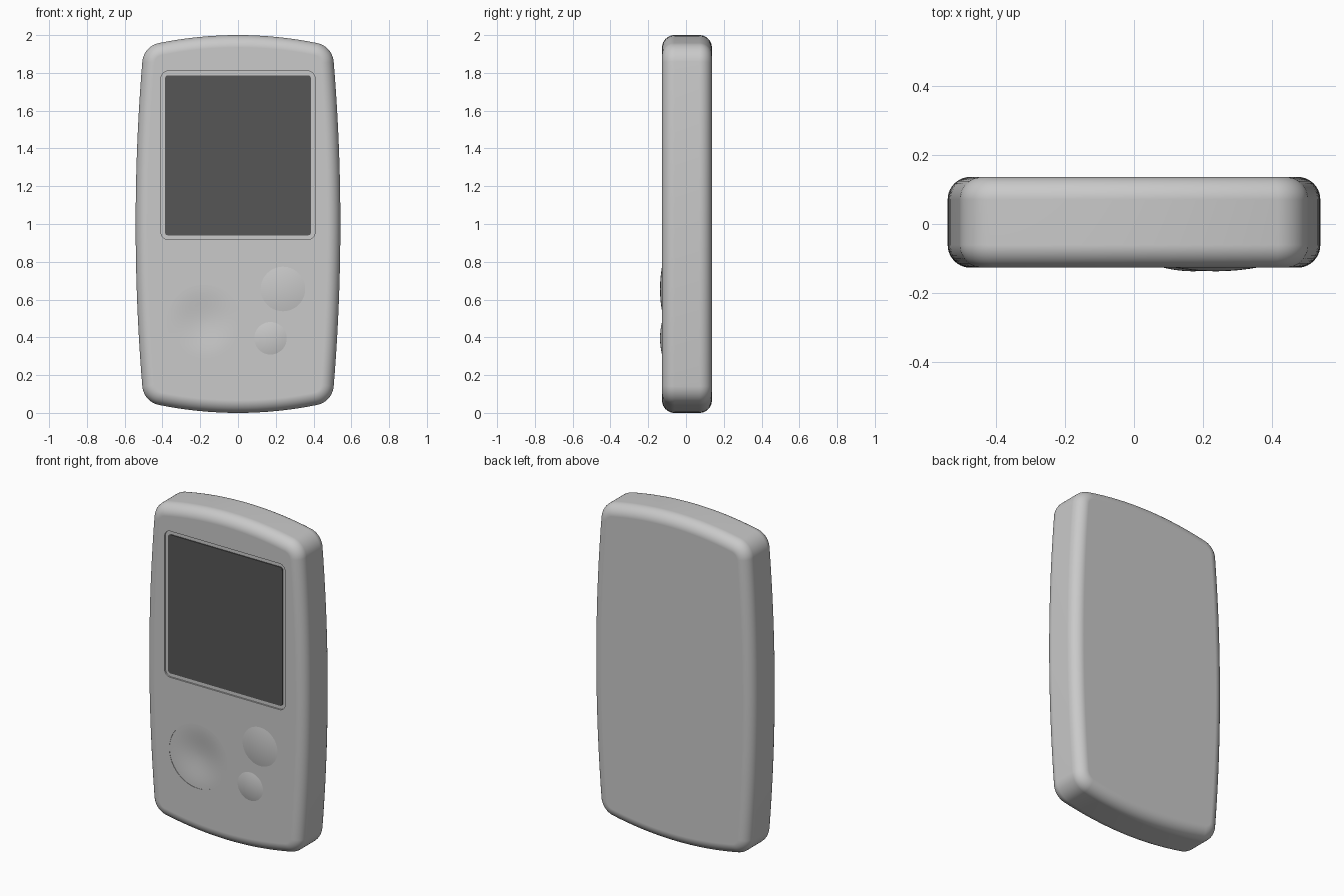
import bpy, bmesh
from math import sin, cos, pi, atan2

cube = bpy.data.objects.get("Cube")
if cube:
    bpy.data.objects.remove(cube, do_unlink=True)

FRONT, BACK = -0.127, 0.137


def material(name, value):
    m = bpy.data.materials.new(name)
    m.use_nodes = True
    color = (value, value, value, 1)
    m.diffuse_color = color
    m.node_tree.nodes["Principled BSDF"].inputs["Base Color"].default_value = color
    return m


grey = material("light_grey", 0.585)
dark = material("dark_screen", 0.094)


def loft(name, rings, mat):
    """Skin a list of closed rings and cap both ends."""
    bm = bmesh.new()
    loops = [[bm.verts.new(p) for p in ring] for ring in rings]
    n = len(loops[0])
    for a, b in zip(loops, loops[1:]):
        for i in range(n):
            j = (i + 1) % n
            bm.faces.new((a[i], a[j], b[j], b[i]))
    bm.faces.new(loops[0])
    bm.faces.new(loops[-1])
    bmesh.ops.recalc_face_normals(bm, faces=bm.faces)
    me = bpy.data.meshes.new(name)
    bm.to_mesh(me)
    bm.free()
    me.materials.append(mat)
    ob = bpy.data.objects.new(name, me)
    bpy.context.collection.objects.link(ob)
    return ob


def smooth(ob):
    bpy.ops.object.select_all(action='DESELECT')
    ob.select_set(True)
    bpy.context.view_layer.objects.active = ob
    bpy.ops.object.shade_smooth_by_angle(angle=0.19)


def disc(name, x, z, radius, base, profile, steps=12, sides=64):
    """Round plug on the front face; profile gives its y offset by radius."""
    stations = [(1, base)]
    for k in range(steps + 1):
        u = max(1 - k / steps, 0.02)
        stations.append((u, profile(u)))
    rings = [[(x + radius * u * cos(2 * pi * i / sides), FRONT + y,
               z + radius * u * sin(2 * pi * i / sides)) for i in range(sides)]
             for u, y in stations]
    return loft(name, rings, grey)


def rounded_rect(x, z0, z1, r, y, n=6):
    pts = []
    corners = ((x - r, z1 - r), (r - x, z1 - r), (r - x, z0 + r), (x - r, z0 + r))
    for q, (cx, cz) in enumerate(corners):
        for i in range(n + 1):
            a = pi / 2 * (q + i / n)
            pts.append((cx + r * cos(a), y, cz + r * sin(a)))
    return pts


# Body outline: bowed core edges, each point with its outward normal
CORNER, FILLET = 0.11, 0.066
HALF_X, HALF_Z = 0.397, 0.85
SIDE_BOW, END_BOW = 0.035, 0.04


def bowed_edge(half, offset, bow, n):
    out = []
    for i in range(n + 1):
        u = -1 + 2 * i / n
        out.append((offset + bow * (1 - u * u), u * half, atan2(2 * bow * u, half)))
    return out


side = bowed_edge(HALF_Z, HALF_X, SIDE_BOW, 24)
end = bowed_edge(HALF_X, HALF_Z, END_BOW, 16)
core = []
for q in range(4):
    turn = q * pi / 2
    edge = end if q % 2 else side
    following = side if q % 2 else end
    for d, s, a in edge:
        core.append((d * cos(turn) - s * sin(turn), d * sin(turn) + s * cos(turn), turn + a))
    x, z, a0 = core[-1]
    a1 = turn + pi / 2 + following[0][2]
    core += [(x, z, a0 + (a1 - a0) * i / 10) for i in range(1, 10)]


def outline(t, y):
    return [(x + t * cos(a), y, 1 + z + t * sin(a)) for x, z, a in core]


rings = []
for y, way in ((FRONT, 1), (BACK, -1)):
    arc = []
    for i in range(11):
        a = pi / 2 * i / 10
        arc.append(outline(CORNER - FILLET * (1 - sin(a)), y + way * FILLET * (1 - cos(a))))
    rings += arc if way == 1 else arc[::-1]
body = loft("body", rings, grey)

# Shallow screen surround and dished control pad cut into the front
FLOOR = FRONT + 0.009
recess = loft("screen_cutter", [rounded_rect(0.408, 0.917, 1.81, 0.04, FRONT - 0.05),
                                rounded_rect(0.408, 0.917, 1.81, 0.04, FLOOR)], grey)
dish = disc("dish_cutter", -0.18, 0.483, 0.195, -0.03,
            lambda u: 0.002 + 0.007 * (1 + cos(pi * u)))
for cutter in (recess, dish):
    mod = body.modifiers.new("cut", 'BOOLEAN')
    mod.operation = 'DIFFERENCE'
    mod.solver = 'EXACT'
    mod.object = cutter
    bpy.context.view_layer.objects.active = body
    bpy.ops.object.modifier_apply(modifier=mod.name)
    bpy.data.objects.remove(cutter, do_unlink=True)
smooth(body)
weighted = body.modifiers.new("flat_faces", 'WEIGHTED_NORMAL')
weighted.keep_sharp = True

# Screen panel, almost flush with the front
loft("screen", [rounded_rect(0.386, 0.94, 1.787, 0.015, y)
                for y in (FRONT + 0.003, FLOOR + 0.003)], dark)

# Domed buttons
for name, x, z, radius in (("large_button", 0.238, 0.656, 0.118),
                           ("small_button", 0.172, 0.395, 0.086)):
    smooth(disc(name, x, z, radius, 0.01, lambda u: -0.0105 * (1 - u * u)))
